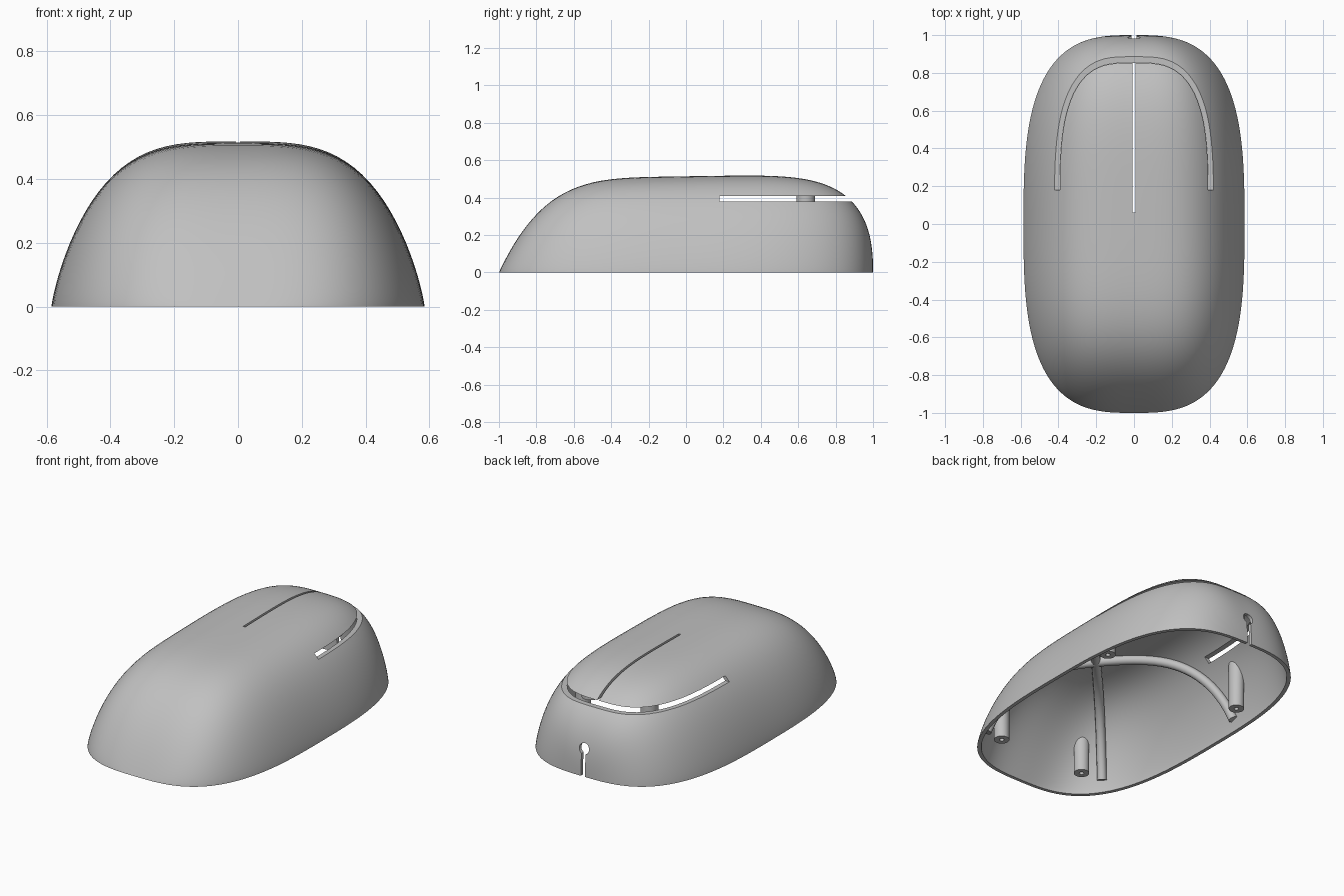
import bpy, bmesh, math
from mathutils import Vector

old = bpy.data.objects.get("Cube")
if old:
    bpy.data.objects.remove(old, do_unlink=True)

plastic = bpy.data.materials.new("grey_plastic")
plastic.use_nodes = True
plastic.diffuse_color = (0.53, 0.53, 0.53, 1)
plastic.node_tree.nodes["Principled BSDF"].inputs["Base Color"].default_value = plastic.diffuse_color

HALF_WIDTH = 0.585
INNER = (0.963, 0.98, 0.963)     # inner skin as a scaled copy of the outer one


def spine(y):
    """Height of the shell along its centre line."""
    a = min(abs(y), 1)
    fall = 1 - a ** 4.3 if y < 0 else (1 - a ** 4.8) ** 0.4
    return (0.514 + 0.015 * y) * fall


def half_width(y):
    return HALF_WIDTH * (1 - min(abs(y), 1) ** 3) ** (1 / 3)


def height(x, y):
    """Height of the outer skin above a point in plan."""
    w = half_width(y)
    if w < 1e-6 or abs(x) >= w:
        return 0.0
    return spine(y) * (1 - (abs(x) / w) ** 3.5) ** 0.8


def finish(obj):
    obj.data.materials.clear()
    obj.data.materials.append(plastic)
    bpy.ops.object.select_all(action='DESELECT')
    obj.select_set(True)
    bpy.context.view_layer.objects.active = obj
    bpy.ops.object.shade_smooth_by_angle(angle=math.radians(35))


def mesh_object(name, bm):
    bmesh.ops.recalc_face_normals(bm, faces=bm.faces[:])
    me = bpy.data.meshes.new(name)
    bm.to_mesh(me)
    bm.free()
    obj = bpy.data.objects.new(name, me)
    bpy.context.collection.objects.link(obj)
    return obj


def build_shell(rows=44, cols=56):
    bm = bmesh.new()
    skins = []
    for scale in ((1, 1, 1), INNER):
        grid = []
        for i in range(-rows, rows + 1):
            y = math.copysign(1 - (1 - abs(i) / rows) ** 3, i)
            line = []
            for j in range(cols + 1):
                u = math.sin(math.pi * (j / cols - 0.5))
                x = half_width(y) * u
                z = spine(y) * max(0, 1 - abs(u) ** 3.5) ** 0.8
                line.append(bm.verts.new((x * scale[0], y * scale[1], z * scale[2])))
            grid.append(line)
        skins.append(grid)
        for a, b in zip(grid, grid[1:]):
            for j in range(cols):
                bm.faces.new((a[j], a[j + 1], b[j + 1], b[j]))
    # flat rim joining both skins
    outer, inner = skins
    for i in range(2 * rows):
        for j in (0, cols):
            bm.faces.new((outer[i][j], outer[i + 1][j], inner[i + 1][j], inner[i][j]))
    bmesh.ops.remove_doubles(bm, verts=bm.verts[:], dist=1e-5)
    return mesh_object("shell", bm)


def box_cutter(name, low, high):
    bm = bmesh.new()
    bmesh.ops.create_cube(bm, size=1)
    low, high = Vector(low), Vector(high)
    for v in bm.verts:
        v.co = Vector(c * s for c, s in zip(v.co, high - low)) + (low + high) / 2
    return mesh_object(name, bm)


def hole_cutter(name, z, radius):
    bpy.ops.mesh.primitive_cylinder_add(vertices=32, radius=radius, depth=0.3,
                                        location=(0, 1, z), rotation=(math.pi / 2, 0, 0))
    obj = bpy.context.object
    obj.name = name
    return obj


def post(name, x, y, bottom, radius, hole=0.0, sides=28):
    """Hanging post whose top follows the shell, with an optional screw hole."""
    bm = bmesh.new()

    def ring(r, z=None):
        verts = []
        for k in range(sides):
            a = math.tau * k / sides
            px, py = x + r * math.cos(a), y + r * math.sin(a)
            pz = max(bottom, height(px, py) - 0.012) if z is None else z
            verts.append(bm.verts.new((px, py, pz)))
        return verts

    rings = [ring(radius), ring(radius, bottom)]
    if hole:
        rings += [ring(hole, bottom), ring(hole, bottom + 0.1)]
    for a, b in zip(rings, rings[1:]):
        for k in range(sides):
            n = (k + 1) % sides
            bm.faces.new((a[k], a[n], b[n], b[k]))
    bm.faces.new(rings[0])
    bm.faces.new(rings[-1])
    finish(mesh_object(name, bm))


def rib(name, start, end, steps=28):
    """Round rib running along the underside of the dome."""
    curve = bpy.data.curves.new(name, 'CURVE')
    curve.dimensions = '3D'
    curve.bevel_depth = 0.027
    curve.bevel_resolution = 4
    curve.use_fill_caps = True
    line = curve.splines.new('POLY')
    line.points.add(steps)
    for k, p in enumerate(line.points):
        t = math.sin(k / steps * math.pi / 2)
        x = start[0] + (end[0] - start[0]) * t
        y = start[1] + (end[1] - start[1]) * t
        p.co = (x * 0.95, y * 0.97, height(x, y) * 0.93, 1)
    obj = bpy.data.objects.new(name, curve)
    bpy.context.collection.objects.link(obj)
    bpy.ops.object.select_all(action='DESELECT')
    obj.select_set(True)
    bpy.context.view_layer.objects.active = obj
    bpy.ops.object.convert(target='MESH')
    finish(bpy.context.object)


# Shell with button gaps and cable keyhole
shell = build_shell()
cutters = [
    box_cutter("button_gap_cutter", (-1, 0.18, 0.38), (1, 1.2, 0.41)),
    box_cutter("split_cutter", (-0.007, 0.06, 0.392), (0.007, 0.9, 0.8)),
    box_cutter("cable_slit_cutter", (-0.014, 0.9, -0.1), (0.014, 1.1, 0.16)),
    hole_cutter("cable_hole_cutter", 0.165, 0.033),
]
for cutter in cutters:
    cutter.hide_render = True
    bpy.ops.object.select_all(action='DESELECT')
    shell.select_set(True)
    bpy.context.view_layer.objects.active = shell
    mod = shell.modifiers.new(cutter.name, 'BOOLEAN')
    mod.operation = 'DIFFERENCE'
    mod.solver = 'EXACT'
    mod.object = cutter
    bpy.ops.object.modifier_apply(modifier=mod.name)
    bpy.data.objects.remove(cutter, do_unlink=True)
finish(shell)

# Screw posts, button plungers and crossing ribs on both sides
for side, s in (("left", 1), ("right", -1)):
    post("front_screw_post_" + side, s * 0.29, -0.8, 0.07, 0.043, 0.013)
    post("back_screw_post_" + side, s * 0.467, 0.33, 0.05, 0.043, 0.013)
    post("button_plunger_" + side, s * 0.2, 0.64, 0.3, 0.05)
    rib("back_rib_" + side, (0, -0.34), (s * 0.57, 0.22))
    rib("front_rib_" + side, (0, -0.34), (s * 0.44, -0.8))
